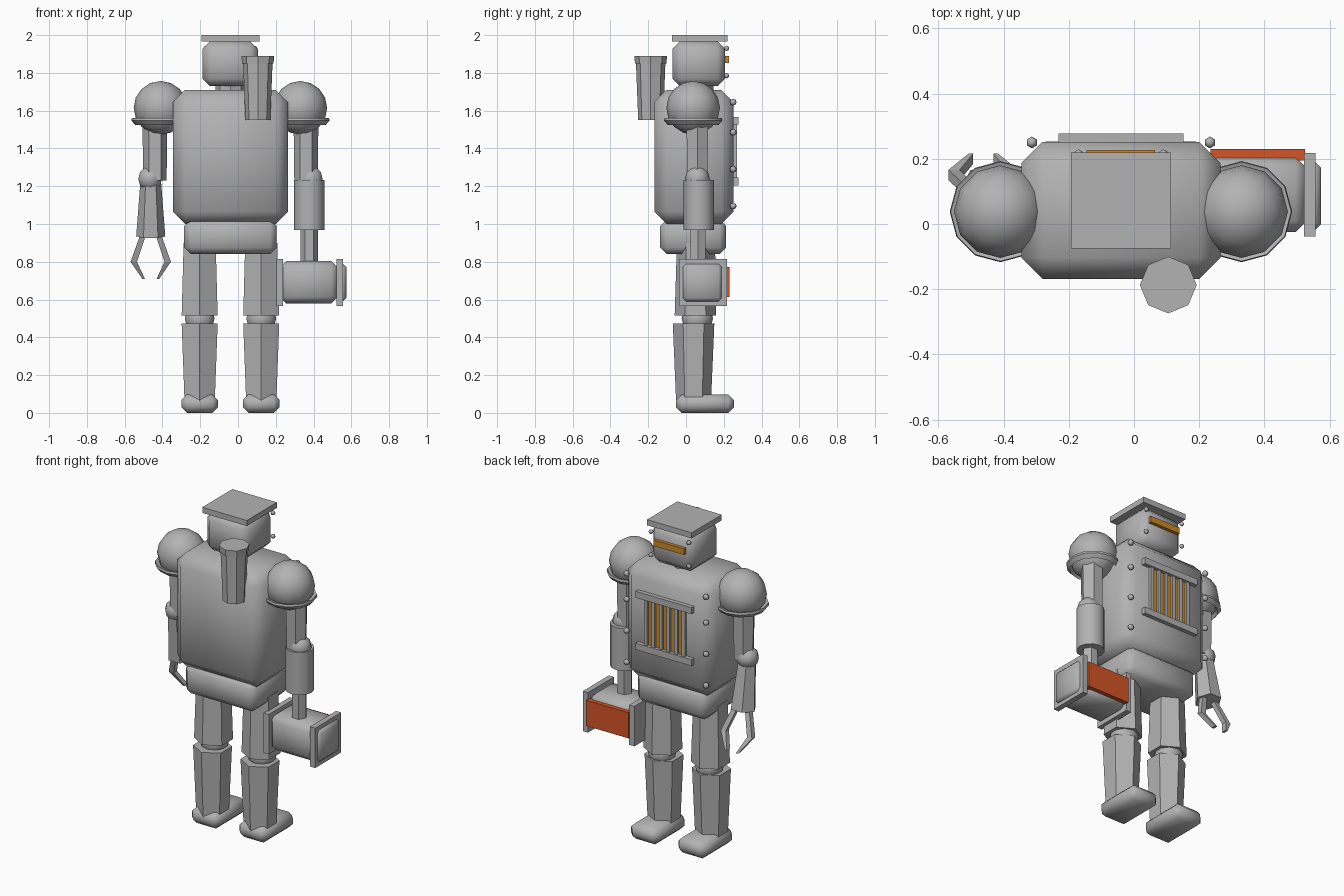
import bpy, bmesh, math
from mathutils import Vector, Matrix

if "Cube" in bpy.data.objects:
    bpy.data.objects.remove(bpy.data.objects["Cube"])

CX = -0.04  # body mirror line


def material(name, rgb):
    m = bpy.data.materials.new(name)
    m.diffuse_color = (*rgb, 1)
    m.use_nodes = True
    m.node_tree.nodes["Principled BSDF"].inputs["Base Color"].default_value = m.diffuse_color
    return m


STEEL = material("steel_grey", (0.45, 0.45, 0.45))
AMBER = material("amber_glow", (0.60, 0.25, 0.02))
RED = material("rust_red", (0.66, 0.09, 0.02))


def finish(name, bm, mat=STEEL, smooth=None):
    bmesh.ops.recalc_face_normals(bm, faces=bm.faces[:])
    me = bpy.data.meshes.new(name)
    bm.to_mesh(me)
    bm.free()
    me.materials.append(mat)
    ob = bpy.data.objects.new(name, me)
    bpy.context.collection.objects.link(ob)
    if smooth:
        bpy.ops.object.select_all(action='DESELECT')
        ob.select_set(True)
        bpy.context.view_layer.objects.active = ob
        bpy.ops.object.shade_smooth_by_angle(angle=math.radians(smooth))
    return ob


def box(name, x, y, z, bevel=0, mat=STEEL):
    """Box from (min, max) ranges with chamfered edges."""
    bm = bmesh.new()
    size = Vector((x[1] - x[0], y[1] - y[0], z[1] - z[0]))
    mid = Vector((x[0] + x[1], y[0] + y[1], z[0] + z[1])) / 2
    bmesh.ops.create_cube(bm, size=1, matrix=Matrix.Translation(mid) @ Matrix.Diagonal((*size, 1)))
    if bevel:
        bmesh.ops.bevel(bm, geom=bm.edges[:], offset=bevel, segments=1, affect='EDGES')
    return finish(name, bm, mat, 50 if bevel else None)


def tube(name, p0, p1, r0, r1, sides=6, turn=0, smooth=None):
    """Tapered prism from p0 to p1."""
    p0, p1 = Vector(p0), Vector(p1)
    d = p1 - p0
    rot = Vector((0, 0, 1)).rotation_difference(d).to_matrix().to_4x4()
    if d.z < 0:  # keep the side facing when pointing downward
        p0, p1, r0, r1, d = p1, p0, r1, r0, -d
        rot = Vector((0, 0, 1)).rotation_difference(d).to_matrix().to_4x4()
    bm = bmesh.new()
    bmesh.ops.create_cone(bm, cap_ends=True, segments=sides, radius1=r0, radius2=r1, depth=d.length,
                          matrix=Matrix.Translation((p0 + p1) / 2) @ rot
                          @ Matrix.Rotation(math.radians(turn), 4, 'Z'))
    return finish(name, bm, STEEL, smooth)


def ball(name, p, r, segs=12, rings=8, smooth=60):
    bm = bmesh.new()
    bmesh.ops.create_uvsphere(bm, u_segments=segs, v_segments=rings, radius=r,
                              matrix=Matrix.Translation(p))
    return finish(name, bm, STEEL, smooth)


def loft(name, rings, close=False, smooth=None):
    """Join equal point rings with quads, capped or closed on themselves."""
    bm = bmesh.new()
    vs = [[bm.verts.new(p) for p in r] for r in rings]
    n = len(vs[0])
    pairs = list(zip(vs, vs[1:])) + ([(vs[-1], vs[0])] if close else [])
    for a, b in pairs:
        for i in range(n):
            bm.faces.new((a[i], a[(i + 1) % n], b[(i + 1) % n], b[i]))
    if not close:
        bm.faces.new(vs[0])
        bm.faces.new(vs[-1])
    return finish(name, bm, STEEL, smooth)


# Body and head
box("torso", (-0.345, 0.265), (-0.168, 0.252), (1.0, 1.71), 0.065)
box("pelvis", (-0.285, 0.205), (-0.137, 0.212), (0.84, 1.025), 0.035)
tube("neck", (CX, 0.065, 1.69), (CX, 0.065, 1.75), 0.08, 0.08, 8)
box("head", (-0.188, 0.105), (-0.072, 0.207), (1.73, 1.967), 0.04)
box("head_plate", (-0.193, 0.113), (-0.075, 0.22), (1.965, 2.0))
box("visor", (-0.145, 0.065), (0.19, 0.227), (1.852, 1.89), 0, AMBER)

# Rivets on face and chest
for s in (-1, 1):
    for z in (1.785, 1.93):
        ball("face_rivet", (CX + s * 0.13, 0.215, z), 0.014, 6, 4)
    for z in (1.095, 1.29, 1.485, 1.645):
        ball("chest_rivet", (CX + s * 0.273, 0.25, z), 0.018, 6, 4)

# Chest grille over glowing panel
box("furnace_glow", (CX - 0.12, CX + 0.12), (0.24, 0.257), (1.24, 1.53), 0, AMBER)
for z in (1.205, 1.527):
    box("grille_rail", (-0.232, 0.152), (0.24, 0.278), (z, z + 0.04))
for i in range(6):
    x = CX + (i - 2.5) * 0.052
    box("grille_slat", (x - 0.011, x + 0.011), (0.24, 0.27), (1.24, 1.53))

# Smokestack opposite the face
tube("smokestack", (0.105, -0.187, 1.55), (0.105, -0.187, 1.855), 0.066, 0.078, 8)
tube("smokestack_rim", (0.105, -0.187, 1.85), (0.105, -0.187, 1.89), 0.083, 0.087, 8)

# Mirrored limbs
for s, side in ((-1, "left"), (1, "right")):
    sx = CX + s * 0.37
    ball(side + "_shoulder", (sx, 0.038, 1.615), 0.142, 12, 8)
    rings = []
    for i in range(12):
        a = math.tau * i / 12
        rings.append([(sx + r * math.cos(a), 0.038 + r * math.sin(a), z)
                      for r, z in ((0.12, 1.55), (0.152, 1.562), (0.155, 1.548), (0.135, 1.525))])
    loft(side + "_shoulder_cuff", rings, True, 40)
    tube(side + "_upper_arm", (CX + s * 0.40, 0.06, 1.23), (CX + s * 0.40, 0.06, 1.56), 0.062, 0.066, 6, 30)
    ball(side + "_elbow", (CX + s * 0.425, 0.06, 1.24), 0.066, 10, 6)

    lx = CX + s * 0.163
    tube(side + "_thigh", (lx, 0.05, 0.515), (lx, 0.05, 0.90), 0.11, 0.098)
    ball(side + "_knee", (lx, 0.06, 0.50), 0.083, 10, 6)
    tube(side + "_shin", (lx, 0.04, 0.05), (lx, 0.04, 0.473), 0.092, 0.11)
    box(side + "_foot", (lx - 0.097, lx + 0.097), (-0.052, 0.253), (0, 0.098), 0.03)

# Claw arm
hx = -0.462
tube("claw_forearm", (hx, 0.10, 0.935), (hx, 0.06, 1.22), 0.077, 0.055, 6, 30)
for s in (-1, 1):
    rings = []
    for dx, y, z, w in ((0.038, 0.10, 0.95, 0.015), (0.09, 0.15, 0.80, 0.017), (0.038, 0.20, 0.71, 0.007)):
        rings.append([(hx + s * dx + a * w, y + b * 0.016, z)
                      for a, b in ((-1, -1), (1, -1), (1, 1), (-1, 1))])
    loft("claw_finger", rings)

# Tool arm with hammer-like drum
ax = 0.377
tube("piston_forearm", (ax, 0.068, 0.968), (ax, 0.068, 1.232), 0.081, 0.081, 12, 0, 40)
tube("piston_rod", (ax, 0.063, 0.79), (ax, 0.063, 0.98), 0.046, 0.046, 6, 30)
box("tool_body", (0.22, 0.53), (-0.025, 0.207), (0.58, 0.803), 0.035)
for x in (0.203, 0.522):
    box("tool_flange", (x, x + 0.035), (-0.038, 0.217), (0.567, 0.815))
box("tool_striker", (0.53, 0.574), (-0.018, 0.19), (0.59, 0.79), 0.018)
box("tool_red_panel", (0.235, 0.525), (0.195, 0.23), (0.613, 0.772), 0, RED)
